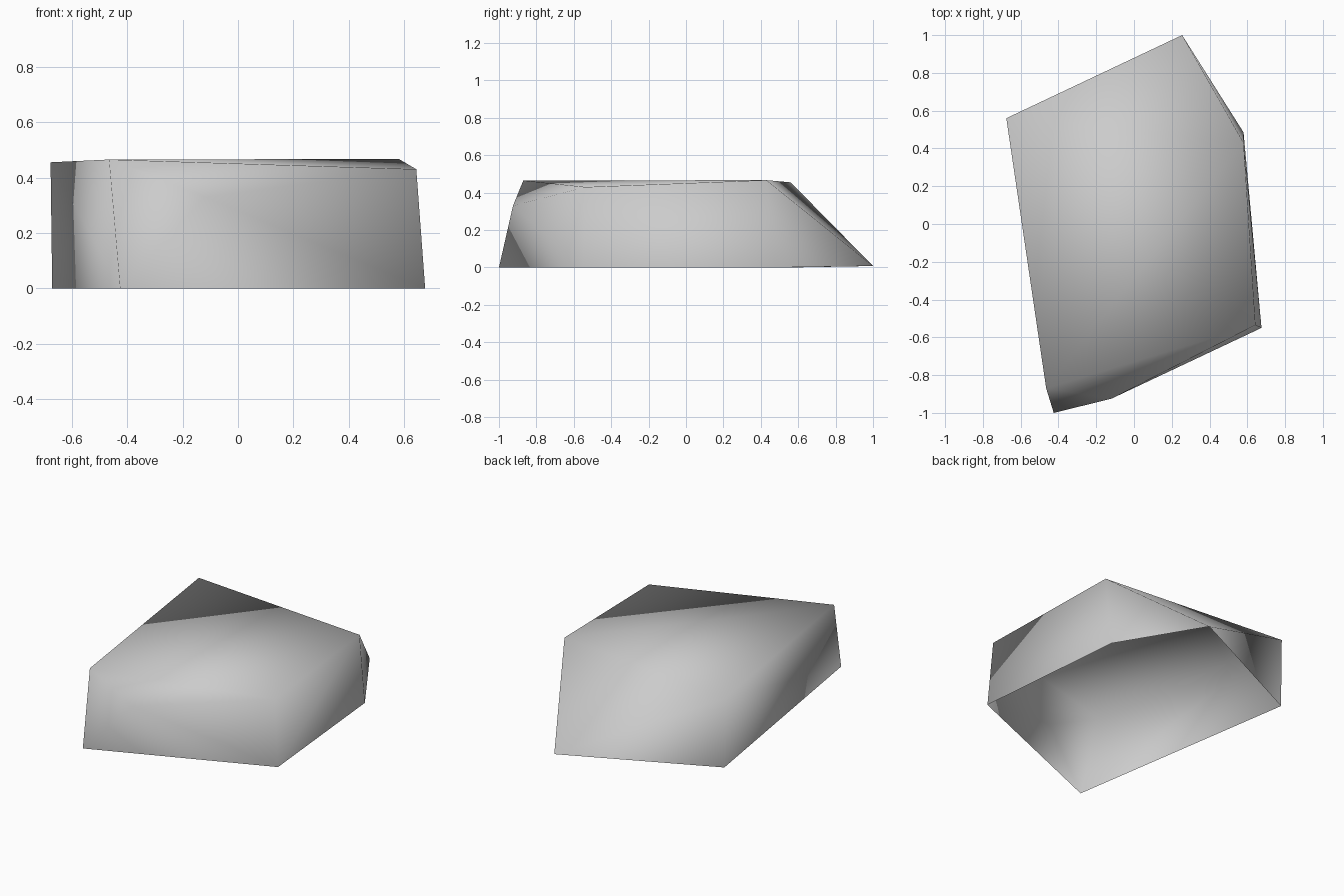
import bpy
import bmesh

if "Cube" in bpy.data.objects:
    bpy.data.objects.remove(bpy.data.objects["Cube"], do_unlink=True)

# Corners of the faceted boulder
corners = {
    "base_front_right": (-0.425, -1.0, 0),
    "base_front_left": (0.675, -0.55, 0),
    "base_left": (0.58, 0.485, 0),
    "base_back": (0.255, 1.0, 0.008),
    "base_right": (-0.67, 0.56, 0),
    "front_bulge": (-0.12, -0.925, 0.33),
    "top_front_right": (-0.465, -0.87, 0.465),
    "top_front_left": (0.643, -0.535, 0.43),
    "top_left": (0.58, 0.43, 0.467),
    "top_right": (-0.676, 0.56, 0.455),
}

# Wrap the corners in a shell
bm = bmesh.new()
points = {name: bm.verts.new(co) for name, co in corners.items()}
bmesh.ops.convex_hull(bm, input=list(points.values()))
bmesh.ops.recalc_face_normals(bm, faces=bm.faces[:])

# Turn the diagonal of the right wall to give it a shallow dent
diagonal = bm.edges.get((points["base_right"], points["top_front_right"]))
if diagonal:
    bmesh.ops.rotate_edges(bm, edges=[diagonal], use_ccw=False)

# Leave the underside open, so the stone is a hollow shell
base = {point for name, point in points.items() if name.startswith("base")}
underside = [face for face in bm.faces if base.issuperset(face.verts)]
bmesh.ops.delete(bm, geom=underside, context="FACES")

# Soft shading runs over every edge
for face in bm.faces:
    face.smooth = True

mesh = bpy.data.meshes.new("boulder")
bm.to_mesh(mesh)
bm.free()
boulder = bpy.data.objects.new("boulder", mesh)
bpy.context.collection.objects.link(boulder)

# Stone colour
stone = bpy.data.materials.new("stone_grey")
stone.use_nodes = True
grey = (0.6, 0.6, 0.6, 1)
stone.diffuse_color = grey
for node in stone.node_tree.nodes:
    if node.type == "BSDF_PRINCIPLED":
        node.inputs["Base Color"].default_value = grey
mesh.materials.append(stone)
